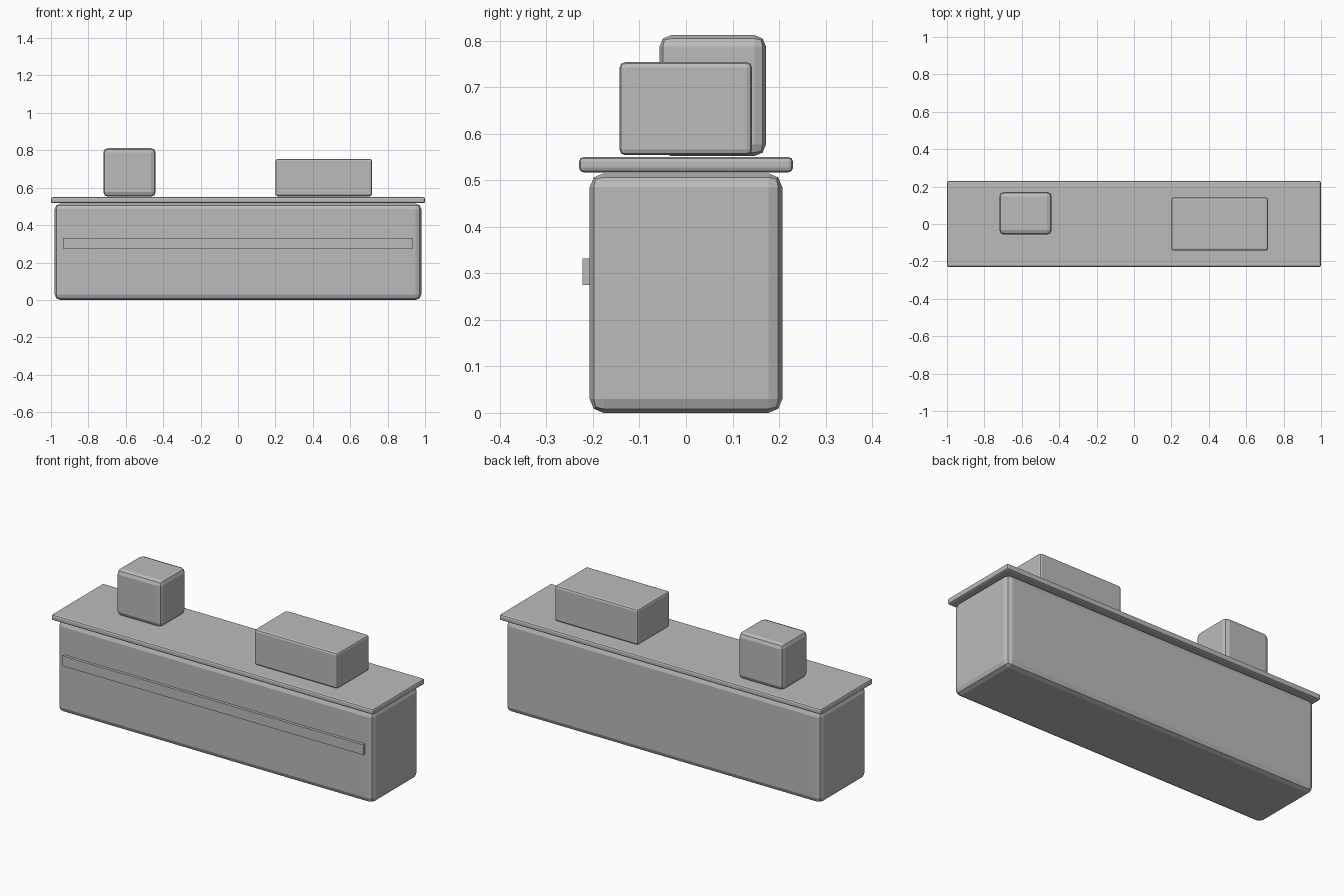
import bpy
from mathutils import Vector

cube = bpy.data.objects.get("Cube")
if cube:
    bpy.data.objects.remove(cube, do_unlink=True)

# Single plain grey for every part
GREY = (0.5, 0.5, 0.5, 1)
grey = bpy.data.materials.new("plain grey")
grey.use_nodes = True
grey.diffuse_color = GREY
grey.node_tree.nodes["Principled BSDF"].inputs["Base Color"].default_value = GREY


def box(name, low, high, bevel=0, segments=2):
    """Box between two corners, with optionally rounded edges."""
    low, high = Vector(low), Vector(high)
    bpy.ops.mesh.primitive_cube_add(size=1, location=(low + high) / 2)
    obj = bpy.context.object
    obj.name = name
    obj.scale = high - low
    bpy.ops.object.transform_apply(location=False, rotation=False, scale=True)
    obj.data.materials.append(grey)
    if bevel:
        mod = obj.modifiers.new("rounded edges", "BEVEL")
        mod.width = bevel
        mod.segments = segments
    return obj


# Counter: cabinet body, overhanging worktop and front trim strip
box("counter_body", (-0.98, -0.207, 0), (0.98, 0.207, 0.515), 0.03)
box("worktop", (-1, -0.23, 0.517), (1, 0.23, 0.55), 0.01)
box("front_trim", (-0.935, -0.223, 0.275), (0.935, -0.2, 0.332))

# Boxes standing on the worktop
box("tall_box", (-0.72, -0.057, 0.552), (-0.44, 0.172, 0.812), 0.025)
box("long_box", (0.2, -0.143, 0.554), (0.717, 0.142, 0.754), 0.012)
